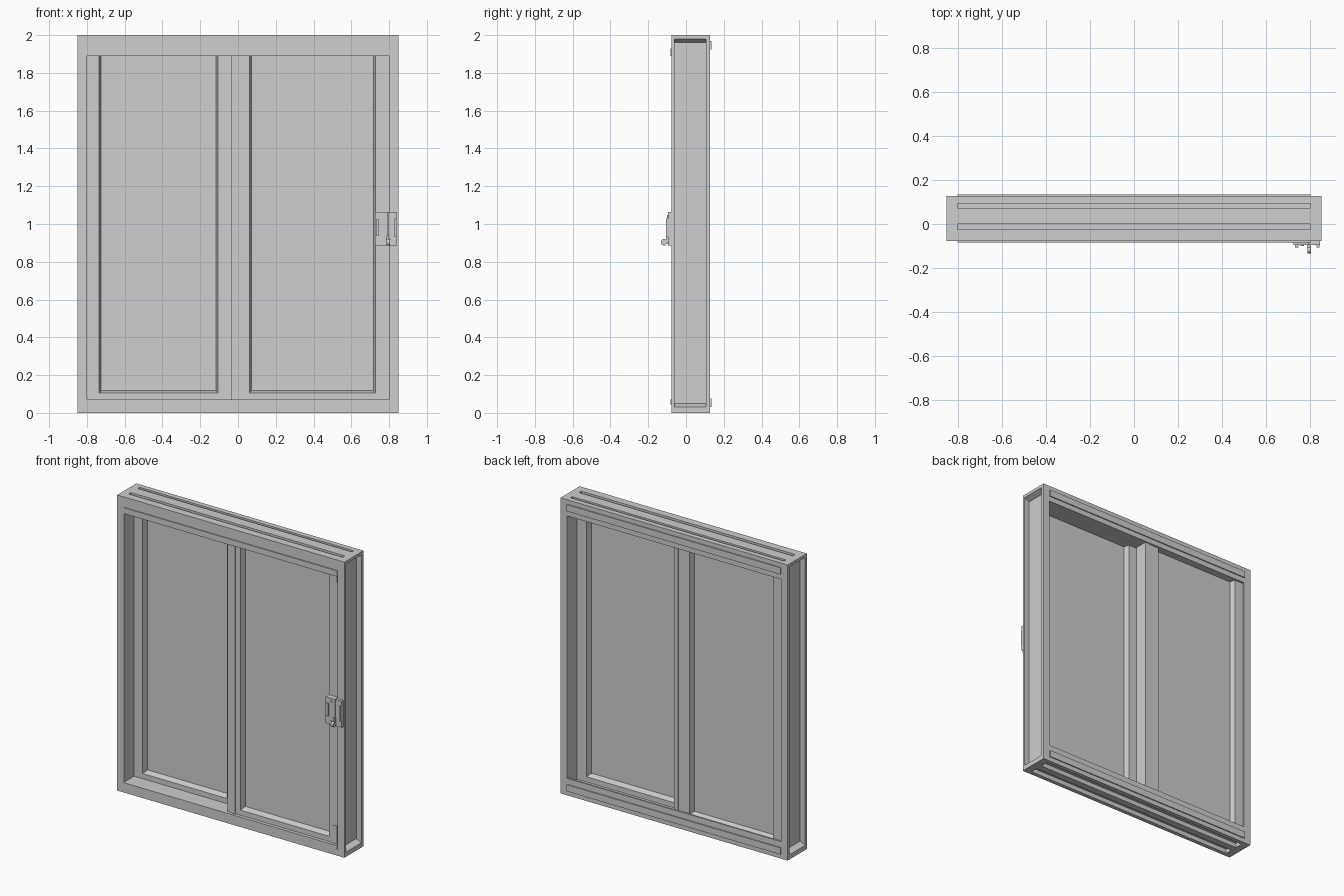
import bpy, bmesh, math
from mathutils import Matrix, Vector

if "Cube" in bpy.data.objects:
    bpy.data.objects.remove(bpy.data.objects["Cube"])

grey = bpy.data.materials.new("light_grey")
grey.diffuse_color = (0.62, 0.62, 0.62, 1)
grey.use_nodes = True
grey.node_tree.nodes["Principled BSDF"].inputs["Base Color"].default_value = grey.diffuse_color


def finish(name, bm):
    bmesh.ops.recalc_face_normals(bm, faces=bm.faces)
    me = bpy.data.meshes.new(name)
    bm.to_mesh(me)
    bm.free()
    me.materials.append(grey)
    ob = bpy.data.objects.new(name, me)
    bpy.context.collection.objects.link(ob)
    return ob


def add_box(bm, x0, x1, y0, y1, z0, z1):
    m = Matrix.Translation(((x0 + x1) / 2, (y0 + y1) / 2, (z0 + z1) / 2))
    m = m @ Matrix.Diagonal((x1 - x0, y1 - y0, z1 - z0, 1))
    return bmesh.ops.create_cube(bm, size=1, matrix=m)["verts"]


def boxes(name, *dims):
    bm = bmesh.new()
    for d in dims:
        add_box(bm, *d)
    return finish(name, bm)


def cylinder(name, center, radius, length, axis):
    bm = bmesh.new()
    rot = Vector((0, 0, 1)).rotation_difference(Vector(axis)).to_matrix().to_4x4()
    bmesh.ops.create_cone(bm, cap_ends=True, segments=20, radius1=radius, radius2=radius,
                          depth=length, matrix=Matrix.Translation(center) @ rot)
    ob = finish(name, bm)
    for p in ob.data.polygons:
        p.use_smooth = len(p.vertices) == 4
    return ob


def cut(ob, cutter):
    cutter.hide_render = True
    mod = ob.modifiers.new("cut", "BOOLEAN")
    mod.object = cutter
    mod.operation = "DIFFERENCE"
    mod.solver = "EXACT"
    bpy.context.view_layer.objects.active = ob
    bpy.ops.object.modifier_apply(modifier=mod.name)
    bpy.data.objects.remove(cutter)


F, B = -0.077, 0.127           # front and back planes of the frame

# Outer frame: opening, long slots above and below, channels in the sides
frame = boxes("outer_frame", (-0.85, 0.85, F, B, 0, 2))
bm = bmesh.new()
add_box(bm, -0.80, 0.80, -0.3, 0.3, 0.07, 1.89)
for y0, y1 in ((-0.025, 0.0), (0.072, 0.092)):
    add_box(bm, -0.80, 0.80, y0, y1, 1.97, 2.1)
for y0, y1 in ((-0.05, 0.0), (0.045, 0.10)):
    add_box(bm, -0.80, 0.80, y0, y1, -0.1, 0.03)
for s in (-1, 1):
    x0, x1 = sorted((s * 0.812, s * 0.90))
    for v in add_box(bm, x0, x1, -0.06, 0.105, 0.0, 1.0):
        inner = abs(v.co.x) < 0.85
        top = v.co.z > 0.5
        v.co.z = (1.962 if inner else 2.002) if top else (0.05 if inner else 0.008)
cutter = finish("frame_cutter", bm)
cut(frame, cutter)

# Raised back lip of the sill and thin cover strips on header and sill
boxes("sill_back_lip", (-0.80, 0.80, 0.116, B, 0.06, 0.115))
boxes("front_cover_strips", (-0.80, 0.80, F - 0.006, F, 1.89, 1.93),
      (-0.80, 0.80, F - 0.006, F, 0.045, 0.07))
boxes("back_cover_strips", (-0.80, 0.80, B, B + 0.007, 1.925, 1.97),
      (-0.80, 0.80, B, B + 0.007, 0.03, 0.075))


# Sliding sashes: bevelled ring towards the pane on both faces
def sash(name, outer, inner, y0, y1):
    def rect(r, grow=0):
        x0, x1, z0, z1 = r
        return x0 + grow, x1 - grow, z0 + 1.2 * grow, z1
    bm = bmesh.new()
    ym = (y0 + y1) / 2
    rings = []
    for r, y in ((outer, y0), (inner, y0), (rect(inner, 0.012), ym),
                 (inner, y1), (outer, y1)):
        x0, x1, z0, z1 = r
        rings.append([bm.verts.new((x, y, z)) for x, z in
                      ((x0, z0), (x1, z0), (x1, z1), (x0, z1))])
    for i in range(5):
        a, b = rings[i], rings[(i + 1) % 5]
        for j in range(4):
            k = (j + 1) % 4
            bm.faces.new((a[j], a[k], b[k], b[j]))
    finish(name, bm)
    x0, x1, z0, z1 = rect(inner, 0.012)
    boxes(name + "_pane", (x0 - 0.002, x1 + 0.002, ym - 0.004, ym + 0.004, z0 - 0.002, z1))


sash("front_sash", (-0.035, 0.80, 0.07, 1.91), (0.06, 0.728, 0.105, 1.90), -0.06, 0.023)
sash("rear_sash", (-0.80, 0.005, 0.07, 1.91), (-0.735, -0.105, 0.105, 1.90), 0.03, 0.114)

# Interlock strips on the meeting stiles
boxes("front_interlock", (-0.002, 0.025, -0.066, -0.06, 0.07, 1.89))
boxes("rear_interlock", (-0.025, 0.005, 0.114, 0.12, 0.115, 1.89))
boxes("stile_slip", (-0.077, -0.073, 0.026, 0.03, 1.37, 1.67))

# Small guides at the ends of the lock stile
boxes("stile_guides", (0.752, 0.785, -0.064, -0.06, 1.84, 1.89),
      (0.752, 0.785, -0.064, -0.06, 0.07, 0.19))

# Latch: two plates, raised grips, screws and a turning knob
boxes("latch_plates", (0.724, 0.793, -0.096, -0.06, 0.885, 1.063),
      (0.797, 0.843, -0.096, F, 0.885, 1.063))
boxes("latch_grips", (0.731, 0.747, -0.106, -0.096, 0.94, 1.025),
      (0.829, 0.841, -0.106, -0.096, 0.93, 1.03))
for z in (0.905, 1.04):
    cylinder("latch_screw", (0.763, -0.097, z), 0.008, 0.006, (0, 1, 0))
boxes("latch_bolt", (0.785, 0.800, -0.106, -0.094, 0.90, 0.94))
cylinder("latch_knob", (0.795, -0.116, 0.903), 0.017, 0.018, (1, 0, 0))
